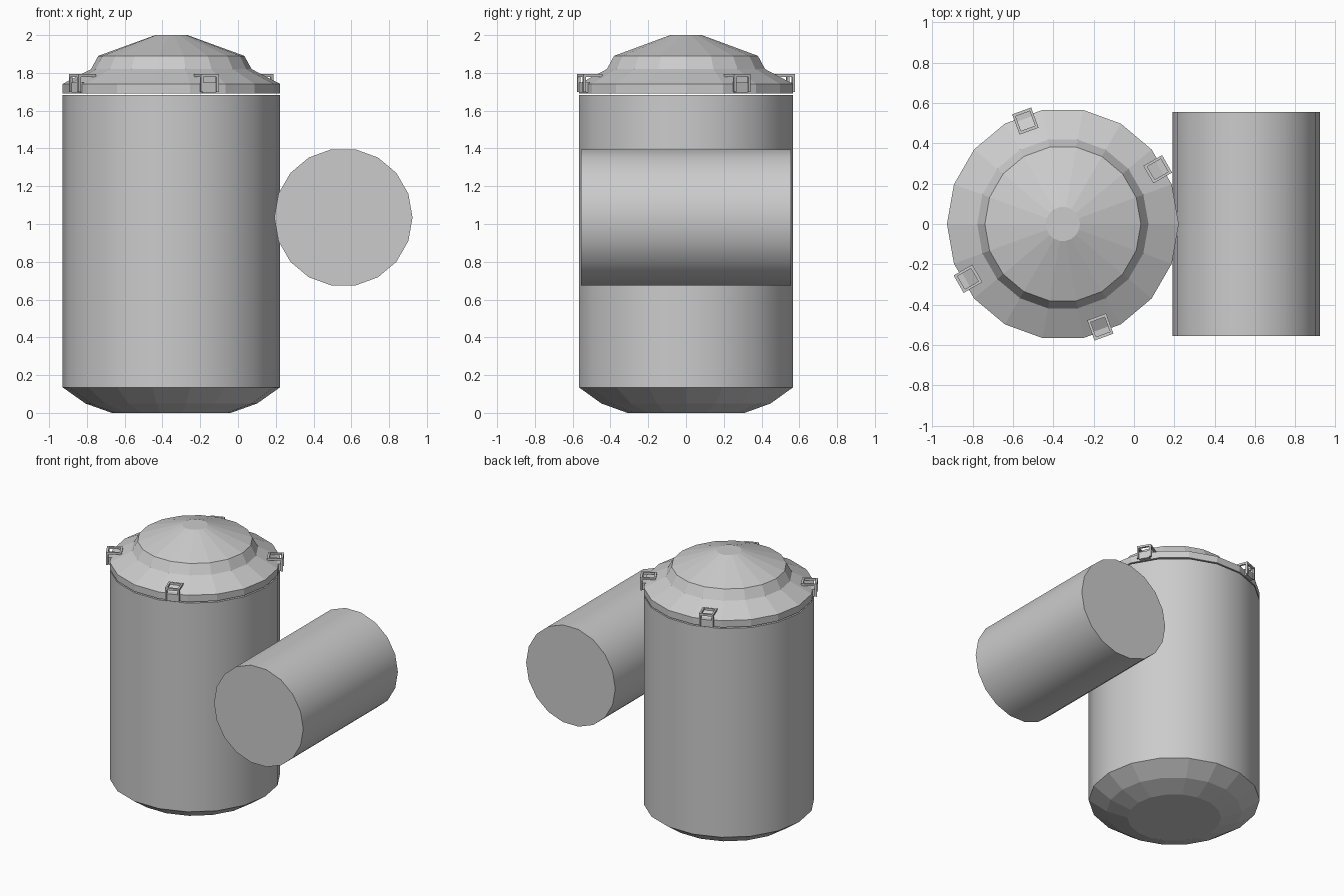
import bpy, bmesh, math
from mathutils import Matrix, Vector

if "Cube" in bpy.data.objects:
    bpy.data.objects.remove(bpy.data.objects["Cube"])

SIDES = 18
TANK_X = -0.353


def lathe(name, profile, smooth_bands=(), matrix=Matrix()):
    """Closed 18-sided solid from (radius, z) points; chosen bands are smooth."""
    bm = bmesh.new()
    rings = []
    for r, z in profile:
        angles = [2 * math.pi * i / SIDES for i in range(SIDES)]
        rings.append([bm.verts.new((r * math.cos(a), r * math.sin(a), z)) for a in angles])
    for b in range(len(rings) - 1):
        lo, hi = rings[b], rings[b + 1]
        for i in range(SIDES):
            j = (i + 1) % SIDES
            f = bm.faces.new((lo[i], lo[j], hi[j], hi[i]))
            f.smooth = b in smooth_bands
    bm.faces.new(rings[0][::-1])
    bm.faces.new(rings[-1])
    return finish(name, bm, matrix)


def finish(name, bm, matrix):
    bm.transform(matrix)
    bmesh.ops.recalc_face_normals(bm, faces=bm.faces)
    mesh = bpy.data.meshes.new(name)
    bm.to_mesh(mesh)
    bm.free()
    obj = bpy.data.objects.new(name, mesh)
    bpy.context.collection.objects.link(obj)
    return obj


def add_box(bm, lo, hi):
    lo, hi = Vector(lo), Vector(hi)
    m = Matrix.Translation((lo + hi) / 2) @ Matrix.Diagonal((*(hi - lo), 1))
    bmesh.ops.create_cube(bm, size=1, matrix=m)


def clamp(name, degrees):
    """Bent bracket: square frame on top, two legs, solid latch on the rim."""
    bm = bmesh.new()
    w, t = 0.05, 0.013
    for s in (-1, 1):
        y0, y1 = sorted((s * w, s * (w - t)))
        add_box(bm, (0.49, y0, 1.778), (0.597, y1, 1.793))      # arm
        add_box(bm, (0.582, y0, 1.70), (0.597, y1, 1.778))      # leg
    add_box(bm, (0.49, t - w, 1.778), (0.505, w - t, 1.793))    # inner bar
    add_box(bm, (0.582, t - w, 1.778), (0.597, w - t, 1.793))   # outer bar
    add_box(bm, (0.545, t - w, 1.695), (0.59, w - t, 1.748))    # latch
    m = Matrix.Translation((TANK_X, 0, 0)) @ Matrix.Rotation(math.radians(degrees), 4, 'Z')
    return finish(name, bm, m)


# Upright tank and its lid, separated by a thin gap
at_tank = Matrix.Translation((TANK_X, 0, 0))
lathe("tank_body", [(0.315, 0), (0.455, 0.05), (0.575, 0.135), (0.575, 1.683)],
      smooth_bands=(2,), matrix=at_tank)
lathe("tank_lid", [(0.575, 1.692), (0.575, 1.742), (0.425, 1.82), (0.387, 1.89), (0.085, 2.0)],
      matrix=at_tank)

# Four clamps around the lid
for n, deg in enumerate((30, 110, 210, 290), 1):
    clamp(f"lid_clamp_{n}", deg)

# Horizontal drum lying along y beside the tank
lathe("side_drum", [(0.366, -0.555), (0.366, 0.555)], smooth_bands=(0,),
      matrix=Matrix.Translation((0.558, 0, 1.035)) @ Matrix.Rotation(math.pi / 2, 4, 'X'))
